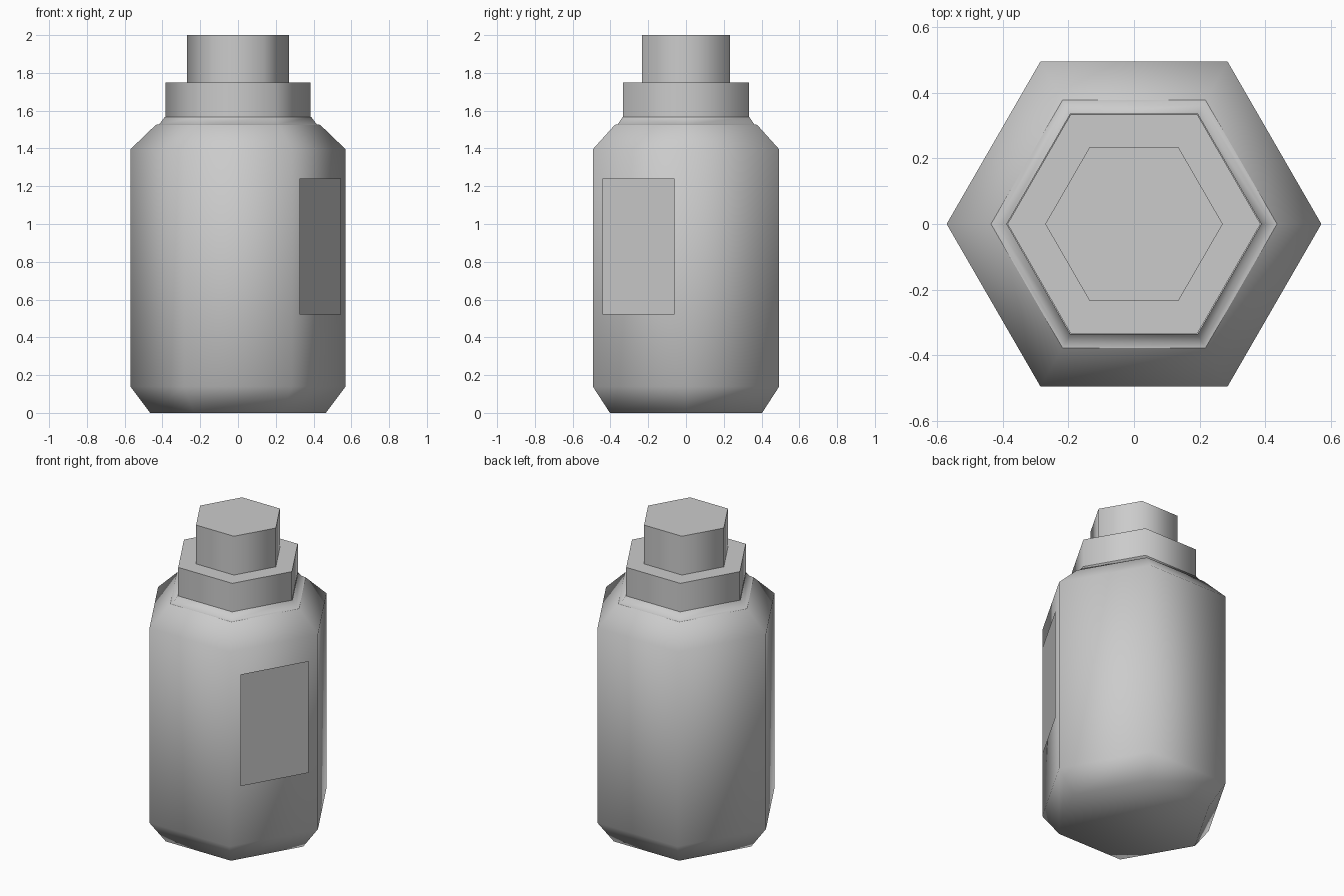
import bpy, bmesh, math
from mathutils import Vector

SIDES = 6

cube = bpy.data.objects.get("Cube")
if cube:
    bpy.data.objects.remove(cube, do_unlink=True)

grey = bpy.data.materials.new("plain grey")
grey.use_nodes = True
grey.diffuse_color = (0.6, 0.6, 0.6, 1)
grey.node_tree.nodes["Principled BSDF"].inputs["Base Color"].default_value = grey.diffuse_color


def finish(name, bm, sharp_angle=None):
    mesh = bpy.data.meshes.new(name)
    bm.to_mesh(mesh)
    bm.free()
    mesh.materials.append(grey)
    mesh.shade_smooth()
    if sharp_angle:
        mesh.set_sharp_from_angle(angle=math.radians(sharp_angle))
    obj = bpy.data.objects.new(name, mesh)
    bpy.context.collection.objects.link(obj)
    return obj


def hex_lathe(name, profile, close_bottom=True, close_top=True, sharp_angle=None):
    """Sweep a (radius, height) profile around a six-sided ring."""
    bm = bmesh.new()
    rings = []
    for radius, z in profile:
        angles = [math.tau * i / SIDES for i in range(SIDES)]
        rings.append([bm.verts.new((radius * math.cos(a), radius * math.sin(a), z))
                      for a in angles])
    for low, high in zip(rings, rings[1:]):
        for i in range(SIDES):
            j = (i + 1) % SIDES
            bm.faces.new((low[i], low[j], high[j], high[i]))
    if close_bottom:
        bm.faces.new(rings[0][::-1])
    if close_top:
        bm.faces.new(rings[-1])
    return finish(name, bm, sharp_angle)


# Bottle body with chamfered base and shoulder
hex_lathe("bottle_body", [(0.465, 0), (0.57, 0.14), (0.57, 1.395), (0.435, 1.525)],
          close_top=False)

# Short tapered neck with a narrow ledge
hex_lathe("neck", [(0.435, 1.525), (0.418, 1.527), (0.387, 1.567)],
          close_bottom=False, close_top=False)

# Cap collar and top knob
hex_lathe("cap_collar", [(0.385, 1.565), (0.385, 1.75)], sharp_angle=70)
hex_lathe("cap_knob", [(0.27, 1.75), (0.27, 2.0)], sharp_angle=70)

# Flat label floating just off the front-left face
normal = Vector((math.cos(math.radians(-30)), math.sin(math.radians(-30)), 0))
across = Vector((-normal.y, normal.x, 0))
centre = normal * 0.503 + Vector((0, 0, 0.88))
bm = bmesh.new()
bm.faces.new([bm.verts.new(centre + across * 0.22 * s + Vector((0, 0, 0.36 * t)))
              for s, t in ((-1, -1), (1, -1), (1, 1), (-1, 1))])
finish("label", bm)
